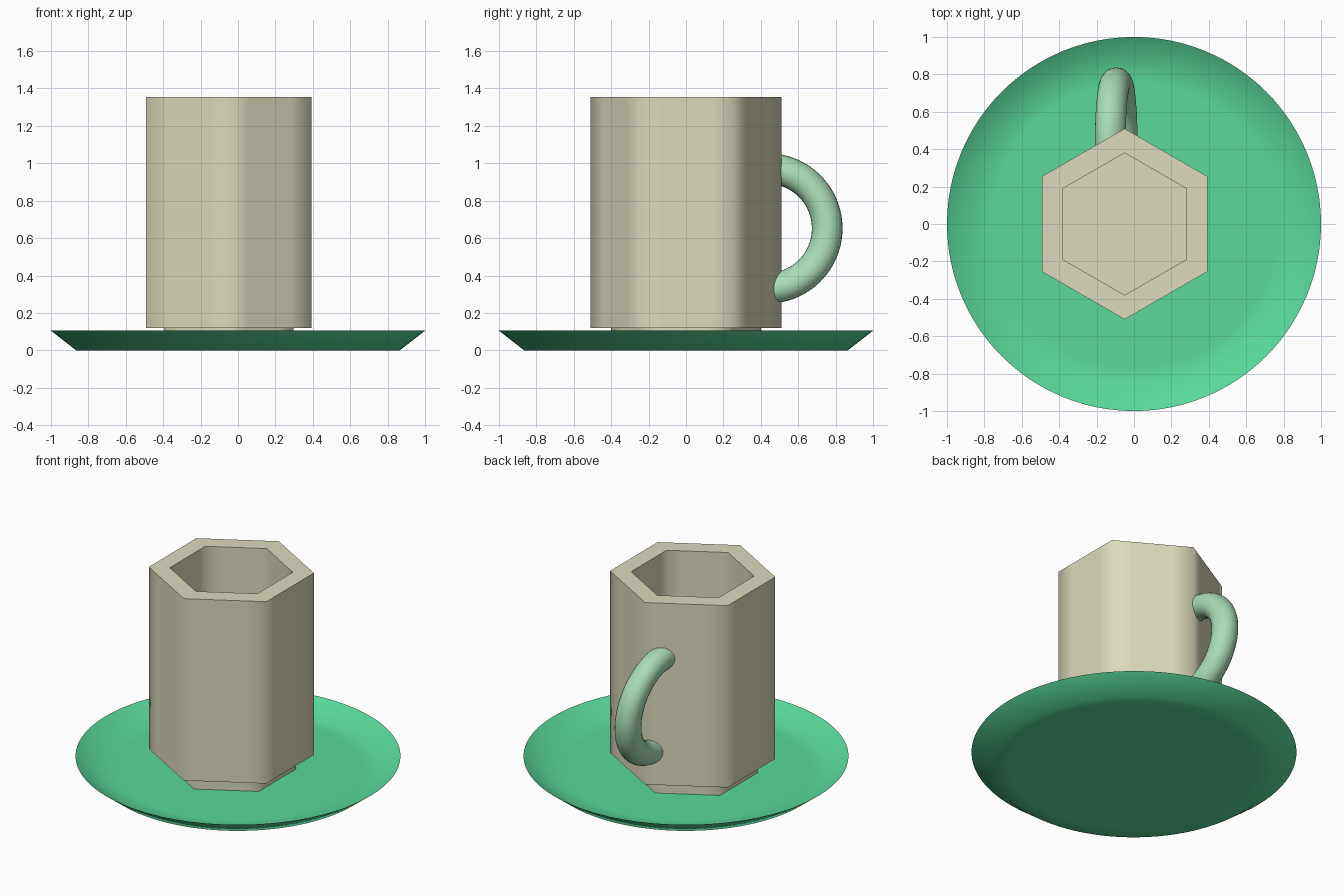
import bpy, bmesh, math
from mathutils import Vector

if "Cube" in bpy.data.objects:
    bpy.data.objects.remove(bpy.data.objects["Cube"])

MUG_X = -0.05


def material(name, rgb):
    m = bpy.data.materials.new(name)
    m.diffuse_color = (*rgb, 1)
    m.use_nodes = True
    m.node_tree.nodes["Principled BSDF"].inputs["Base Color"].default_value = m.diffuse_color
    return m


def ring_circle(r, z, n=96):
    return [Vector((r * math.cos(2 * math.pi * i / n), r * math.sin(2 * math.pi * i / n), z))
            for i in range(n)]


def ring_hex(r, z):
    # hexagon with corners on the y axis, each side split near its corners
    c = [Vector((r * math.cos(math.radians(90 + 60 * i)), r * math.sin(math.radians(90 + 60 * i)), z))
         for i in range(6)]
    return [c[i].lerp(c[(i + 1) % 6], t) + Vector((MUG_X, 0, 0))
            for i in range(6) for t in (0, 0.25, 0.75)]


def loft(name, rings, mat, angle):
    # closed skin through a list of rings, capped at both ends
    bm = bmesh.new()
    loops = [[bm.verts.new(p) for p in ring] for ring in rings]
    n = len(loops[0])
    for a, b in zip(loops, loops[1:]):
        for i in range(n):
            j = (i + 1) % n
            bm.faces.new((a[i], a[j], b[j], b[i]))
    bm.faces.new(loops[0])
    bm.faces.new(loops[-1])
    bmesh.ops.recalc_face_normals(bm, faces=bm.faces)
    me = bpy.data.meshes.new(name)
    bm.to_mesh(me)
    bm.free()
    ob = bpy.data.objects.new(name, me)
    bpy.context.collection.objects.link(ob)
    me.materials.append(mat)
    bpy.ops.object.select_all(action='DESELECT')
    ob.select_set(True)
    bpy.context.view_layer.objects.active = ob
    bpy.ops.object.shade_smooth_by_angle(angle=math.radians(angle))
    return ob


cream = material("cream", (0.72, 0.70, 0.51))
green = material("green", (0.10, 0.69, 0.33))
pale_green = material("pale_green", (0.40, 0.72, 0.48))

# Saucer: flat floor with a flared rim coming to a thin edge
loft("saucer", [ring_circle(r, z) for r, z in
                [(0.76, 0), (0.865, 0), (1.0, 0.105), (0.865, 0.02), (0.76, 0.02)]], green, 60)

# Mug: narrow foot, hexagonal outer wall, flat rim, straight inner wall and floor
loft("mug_body", [ring_hex(r, z) for r, z in
                  [(0.40, 0.015), (0.40, 0.12), (0.51, 0.12), (0.51, 0.24), (0.51, 1.28),
                   (0.51, 1.355), (0.38, 1.355), (0.38, 1.28), (0.38, 0.23)]], cream, 65)

# Handle: round tube swept along a slightly tilted half circle
rings = []
steps, sides, R, r = 40, 24, 0.32, 0.082
for s in range(steps + 1):
    a = math.radians(-93 + 186 * s / steps)
    out = Vector((0, math.cos(a), math.sin(a)))
    ring = []
    for k in range(sides):
        t = 2 * math.pi * k / sides
        p = out * (R + r * math.cos(t)) + Vector((r * math.sin(t), 0, 0))
        p.x -= 0.1 * p.z
        ring.append(p + Vector((-0.095, 0.435, 0.652)))
    rings.append(ring)
loft("handle", rings, pale_green, 40)
